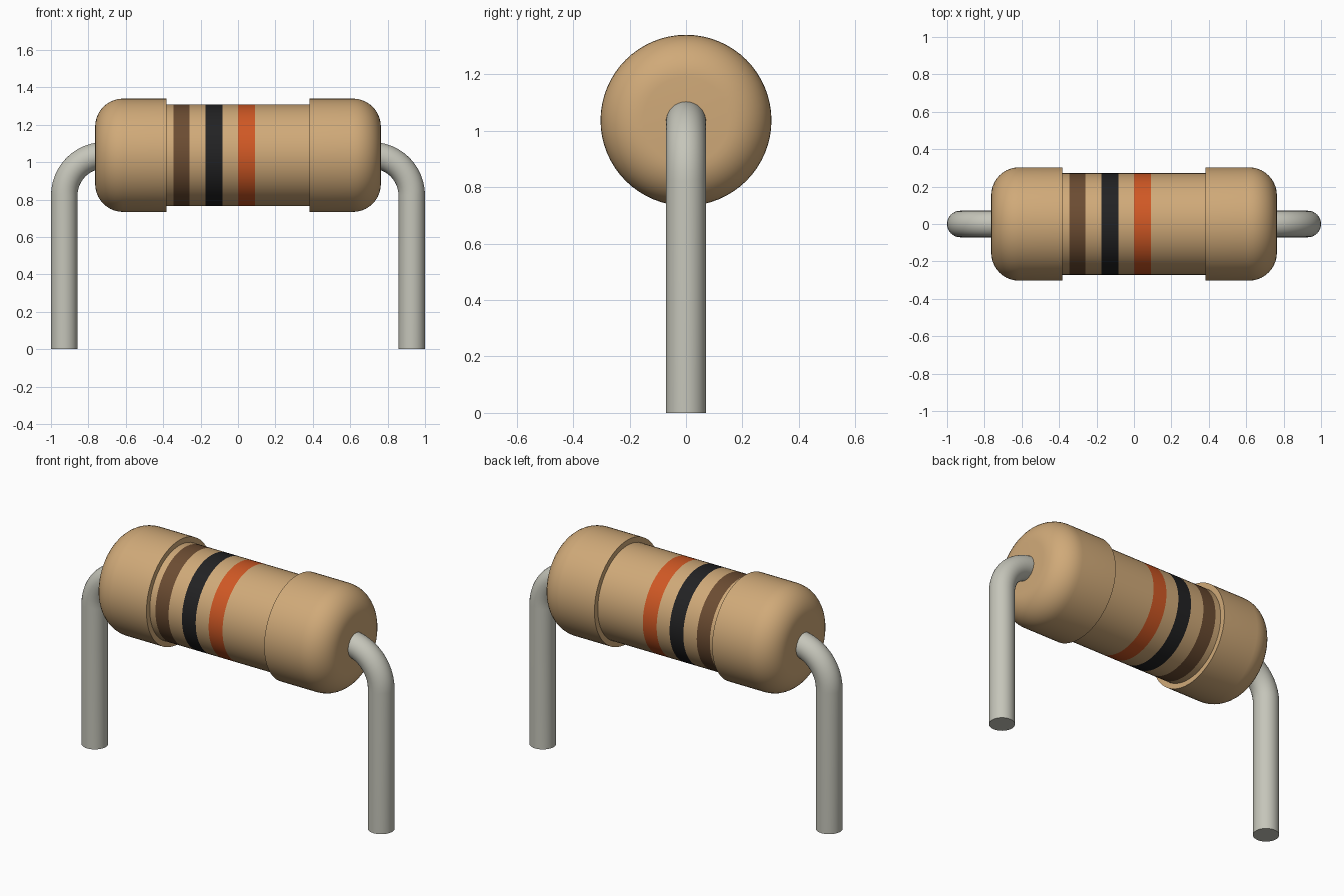
import bpy, bmesh, math
from mathutils import Vector

if "Cube" in bpy.data.objects:
    bpy.data.objects.remove(bpy.data.objects["Cube"])

AXIS_Z = 1.037                     # height of the body axis
CAP_R, CORE_R, WIRE_R = 0.303, 0.272, 0.071
END_X, STEP_X, FILLET = 0.764, 0.382, 0.15
LEG_X, BEND_R = 0.929, 0.215


def material(name, rgb):
    m = bpy.data.materials.new(name)
    m.diffuse_color = (*rgb, 1)
    m.use_nodes = True
    m.node_tree.nodes["Principled BSDF"].inputs["Base Color"].default_value = m.diffuse_color
    return m


tan = material("tan_ceramic", (0.63, 0.40, 0.19))
brown = material("brown_band", (0.15, 0.073, 0.032))
black = material("black_band", (0.016, 0.016, 0.017))
orange = material("orange_band", (0.63, 0.098, 0.018))
metal = material("grey_metal", (0.56, 0.56, 0.49))


def skin_rings(name, rings, mats, mat_ids=None):
    """Join a chain of vertex rings into a closed, smooth-shaded object."""
    bm = bmesh.new()
    loops = [[bm.verts.new(p) for p in ring] for ring in rings]
    n = len(loops[0])
    for k, (a, b) in enumerate(zip(loops, loops[1:])):
        for i in range(n):
            j = (i + 1) % n
            f = bm.faces.new((a[i], a[j], b[j], b[i]))
            f.material_index = mat_ids[k] if mat_ids else 0
    bm.faces.new(loops[0])
    bm.faces.new(loops[-1])
    bmesh.ops.recalc_face_normals(bm, faces=bm.faces[:])
    me = bpy.data.meshes.new(name)
    bm.to_mesh(me)
    bm.free()
    for m in mats:
        me.materials.append(m)
    ob = bpy.data.objects.new(name, me)
    bpy.context.collection.objects.link(ob)
    bpy.ops.object.select_all(action='DESELECT')
    ob.select_set(True)
    bpy.context.view_layer.objects.active = ob
    bpy.ops.object.shade_smooth_by_angle(angle=math.radians(30))
    return ob


def ring(centre, u, v, r, n):
    return [centre + r * (u * math.cos(t) + v * math.sin(t))
            for t in (2 * math.pi * i / n for i in range(n))]


X, Y, Z = Vector((1, 0, 0)), Vector((0, 1, 0)), Vector((0, 0, 1))

# Body: lathed profile with rounded end caps and a narrower banded core
bands = [(-0.345, -0.26, 1), (-0.173, -0.084, 2), (0.0, 0.09, 3)]
right_cap = [(STEP_X, CORE_R), (STEP_X, CAP_R)]
for i in range(11):
    a = math.pi / 2 * i / 10
    right_cap.append((END_X - FILLET + FILLET * math.sin(a),
                      CAP_R - FILLET + FILLET * math.cos(a)))
left_cap = [(-x, r) for x, r in reversed(right_cap)]
core = [(x, CORE_R) for lo, hi, _ in bands for x in (lo, hi)]
profile = left_cap + core + right_cap
ids = []
for (x0, _), (x1, _) in zip(profile, profile[1:]):
    mid = (x0 + x1) / 2
    ids.append(next((m for lo, hi, m in bands if lo < mid < hi), 0))
skin_rings("resistor_body",
           [ring(X * x + Z * AXIS_Z, Y, Z, r, 64) for x, r in profile],
           [tan, brown, black, orange], ids)

# Wire leads: short stub, quarter bend, straight leg, mirrored left and right
for side, name in ((-1, "left_lead"), (1, "right_lead")):
    bend_x, bend_z = LEG_X - BEND_R, AXIS_Z - BEND_R
    rings = [ring(Vector((side * (bend_x - 0.03), 0, AXIS_Z)), Y, Z, WIRE_R, 32)]
    for i in range(13):
        a = math.pi / 2 * i / 12
        out = Vector((side * math.sin(a), 0, math.cos(a)))
        centre = Vector((side * bend_x, 0, bend_z)) + BEND_R * out
        rings.append(ring(centre, Y, out, WIRE_R, 32))
    rings.append(ring(Vector((side * LEG_X, 0, 0)), Y, X * side, WIRE_R, 32))
    skin_rings(name, rings, [metal])
